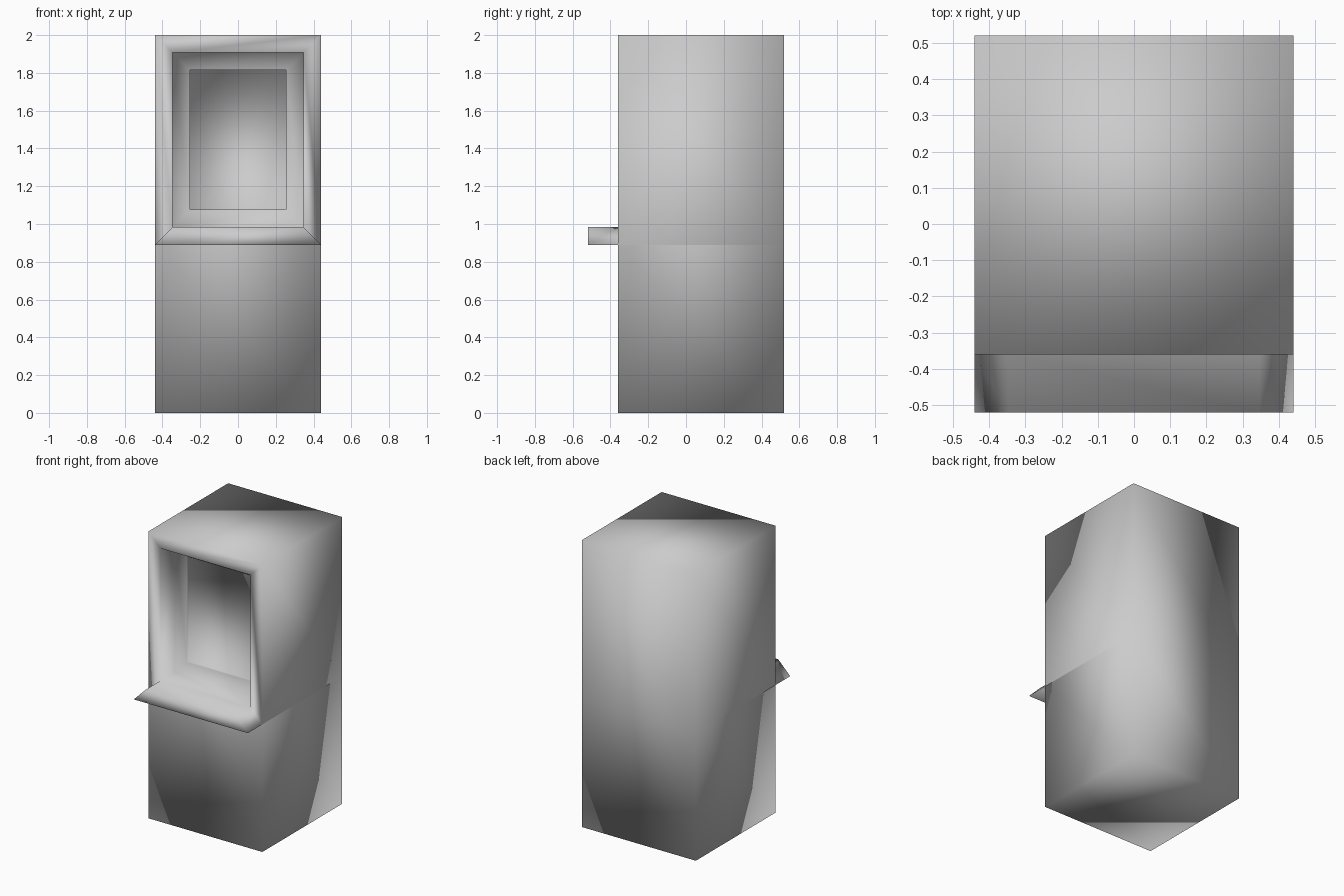
import bpy, bmesh
from mathutils import Vector

if "Cube" in bpy.data.objects:
    bpy.data.objects.remove(bpy.data.objects["Cube"])

X, FRONT, BACK = 0.44, -0.36, 0.52
SEAM, TOP = 0.89, 2.0
RIM, DEPTH = 0.093, 0.16


def box(z0, z1):
    bm = bmesh.new()
    bmesh.ops.create_cube(bm, size=1)
    for v in bm.verts:
        v.co = Vector((v.co.x * 2 * X,
                       BACK if v.co.y > 0 else FRONT,
                       z1 if v.co.z > 0 else z0))
    bm.normal_update()
    return bm


def facing(bm, direction):
    return max(bm.faces, key=lambda f: f.normal.dot(Vector(direction)))


def inset(bm, face, thickness):
    bmesh.ops.inset_individual(bm, faces=[face], thickness=thickness,
                               use_even_offset=True)


def push(bm, face, dy):
    new = bmesh.ops.extrude_discrete_faces(bm, faces=[face])["faces"][0]
    bmesh.ops.translate(bm, verts=new.verts[:], vec=(0, dy, 0))
    return new


def finish(bm, name):
    mesh = bpy.data.meshes.new(name)
    bm.normal_update()
    bm.to_mesh(mesh)
    bm.free()
    for p in mesh.polygons:
        p.use_smooth = True
    ob = bpy.data.objects.new(name, mesh)
    bpy.context.collection.objects.link(ob)


# lower cabinet, open where it meets the upper half
bm = box(0, SEAM)
bmesh.ops.delete(bm, geom=[facing(bm, (0, 0, 1))], context='FACES_ONLY')
finish(bm, "lower_cabinet")

# upper cabinet with framed recess and shelf
bm = box(SEAM, TOP)
bmesh.ops.delete(bm, geom=[facing(bm, (0, 0, -1))], context='FACES_ONLY')
window = facing(bm, (0, -1, 0))
inset(bm, window, RIM)
bm.normal_update()

# shelf: the bottom strip of the frame pulled forward
strip = min((f for f in bm.faces if f.normal.y < -0.9),
            key=lambda f: f.calc_center_median().z)
push(bm, strip, -DEPTH)

# recess with a shallow inner panel
bm.normal_update()
back = push(bm, window, DEPTH)
bm.normal_update()
inset(bm, back, RIM)
push(bm, back, 0.02)
finish(bm, "upper_cabinet")
